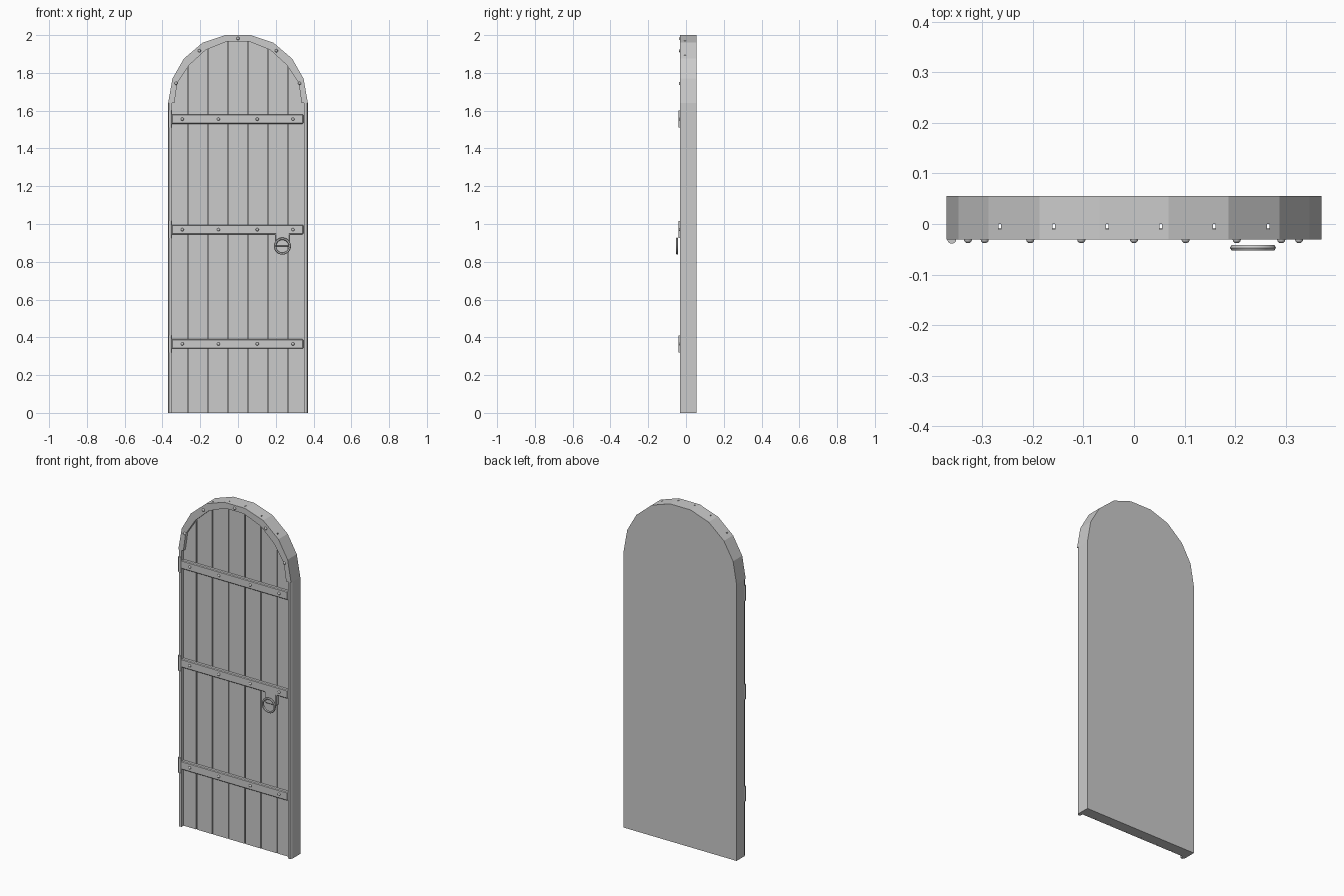
import bpy, bmesh, math

if "Cube" in bpy.data.objects:
    bpy.data.objects.remove(bpy.data.objects["Cube"])

mat = bpy.data.materials.new("plain grey")
mat.diffuse_color = (0.6, 0.6, 0.6, 1)
mat.use_nodes = True
mat.node_tree.nodes["Principled BSDF"].inputs["Base Color"].default_value = mat.diffuse_color

BACK, PANEL, FRONT = 0.055, -0.011, -0.031


def finish(bm, name):
    bmesh.ops.recalc_face_normals(bm, faces=bm.faces)
    me = bpy.data.meshes.new(name)
    bm.to_mesh(me)
    bm.free()
    me.materials.append(mat)
    ob = bpy.data.objects.new(name, me)
    bpy.context.collection.objects.link(ob)
    return ob


def prism(name, pts, y0, y1, bevel=0.0):
    """Extrude an (x, z) outline from y0 to y1."""
    bm = bmesh.new()
    face = bm.faces.new([bm.verts.new((x, y0, z)) for x, z in pts])
    ext = bmesh.ops.extrude_face_region(bm, geom=[face])
    for v in ext["geom"]:
        if isinstance(v, bmesh.types.BMVert):
            v.co.y = y1
    ob = finish(bm, name)
    if bevel:
        mod = ob.modifiers.new("chamfer", "BEVEL")
        mod.width, mod.segments, mod.limit_method = bevel, 1, "ANGLE"
    return ob


def smooth(ob, angle=40):
    bpy.ops.object.select_all(action="DESELECT")
    ob.select_set(True)
    bpy.context.view_layer.objects.active = ob
    bpy.ops.object.shade_smooth_by_angle(angle=math.radians(angle))


# Arch outlines: left half mirrored to the right
outer = [(-0.37, 1.64), (-0.347, 1.77), (-0.287, 1.875), (-0.187, 1.96), (-0.068, 2.0)]
inner = [(-0.337, 1.64), (-0.322, 1.745), (-0.26, 1.84), (-0.17, 1.922), (-0.06, 1.966)]
mirror = lambda pts: pts + [(-x, z) for x, z in reversed(pts)]
outer, inner = mirror(outer), mirror(inner)

# Door panel with plank grooves running its full height
panel = prism("door_panel", [(-0.37, 0)] + outer + [(0.37, 0)], PANEL, BACK)
bm = bmesh.new()
for i in range(6):
    x = -0.265 + i * 0.106
    cube = bmesh.ops.create_cube(bm, size=1)["verts"]
    for v in cube:
        v.co.x = x + v.co.x * 0.005
        v.co.y = -0.02 + (v.co.y + 0.5) * 0.02
        v.co.z = 1.0 + v.co.z * 2.4
cutter = finish(bm, "groove_cutter")
cutter.hide_render = True
cutter.hide_viewport = True
cutter.display_type = "WIRE"
cut = panel.modifiers.new("grooves", "BOOLEAN")
cut.operation, cut.object, cut.solver = "DIFFERENCE", cutter, "EXACT"

# Raised arch band
prism("arch_band", outer + inner[::-1], PANEL, FRONT)

# Side strips with a chamfered outer corner
for side, label in ((-1, "left"), (1, "right")):
    section = [(0.37, PANEL), (0.37, -0.018), (0.364, FRONT), (0.349, FRONT), (0.349, PANEL)]
    bm = bmesh.new()
    rings = [[bm.verts.new((side * x, y, z)) for x, y in section] for z in (0, 1.64)]
    n = len(section)
    for i in range(n):
        j = (i + 1) % n
        bm.faces.new((rings[0][i], rings[0][j], rings[1][j], rings[1][i]))
    bm.faces.new(rings[0])
    bm.faces.new(rings[1])
    finish(bm, label + "_side_strip")


# Domed stud heads
def stud(name, x, z):
    bm = bmesh.new()
    bmesh.ops.create_uvsphere(bm, u_segments=10, v_segments=6, radius=1)
    for v in bm.verts:
        a, b, c = v.co
        v.co = (x + a * 0.0085, FRONT + c * 0.007, z + b * 0.0085)
    smooth(finish(bm, name), 60)


# Cross straps, each with studs and a hinge knuckle; the middle one has a latch tab
for label, z in (("lower", 0.365), ("middle", 0.97), ("upper", 1.555)):
    lo, hi = z - 0.025, z + 0.025
    pts = [(-0.352, lo), (-0.352, hi), (0.346, hi), (0.346, lo)]
    if label == "middle":
        pts += [(0.273, lo), (0.273, 0.882), (0.198, 0.882), (0.198, lo)]
    prism(label + "_strap", pts, PANEL + 0.003, FRONT, 0.004)
    for i, x in enumerate((-0.295, -0.104, 0.102, 0.291)):
        stud(f"{label}_strap_stud_{i + 1}", x, z)
    bm = bmesh.new()
    bmesh.ops.create_cone(bm, cap_ends=True, segments=12, radius1=0.009, radius2=0.009, depth=0.09)
    bmesh.ops.translate(bm, verts=bm.verts, vec=(-0.36, -0.03, z))
    smooth(finish(bm, label + "_hinge_knuckle"))

# Arch studs
for i, (x, z) in enumerate(((-0.328, 1.745), (-0.205, 1.917), (0, 1.982), (0.203, 1.917), (0.326, 1.745))):
    stud(f"arch_stud_{i + 1}", x, z)

# Ring handle
bpy.ops.mesh.primitive_torus_add(
    major_segments=24, minor_segments=6, major_radius=0.039, minor_radius=0.0065,
    location=(0.235, -0.047, 0.883), rotation=(math.pi / 2, 0, 0))
ring = bpy.context.object
ring.name = "ring_handle"
ring.data.materials.append(mat)
smooth(ring)
